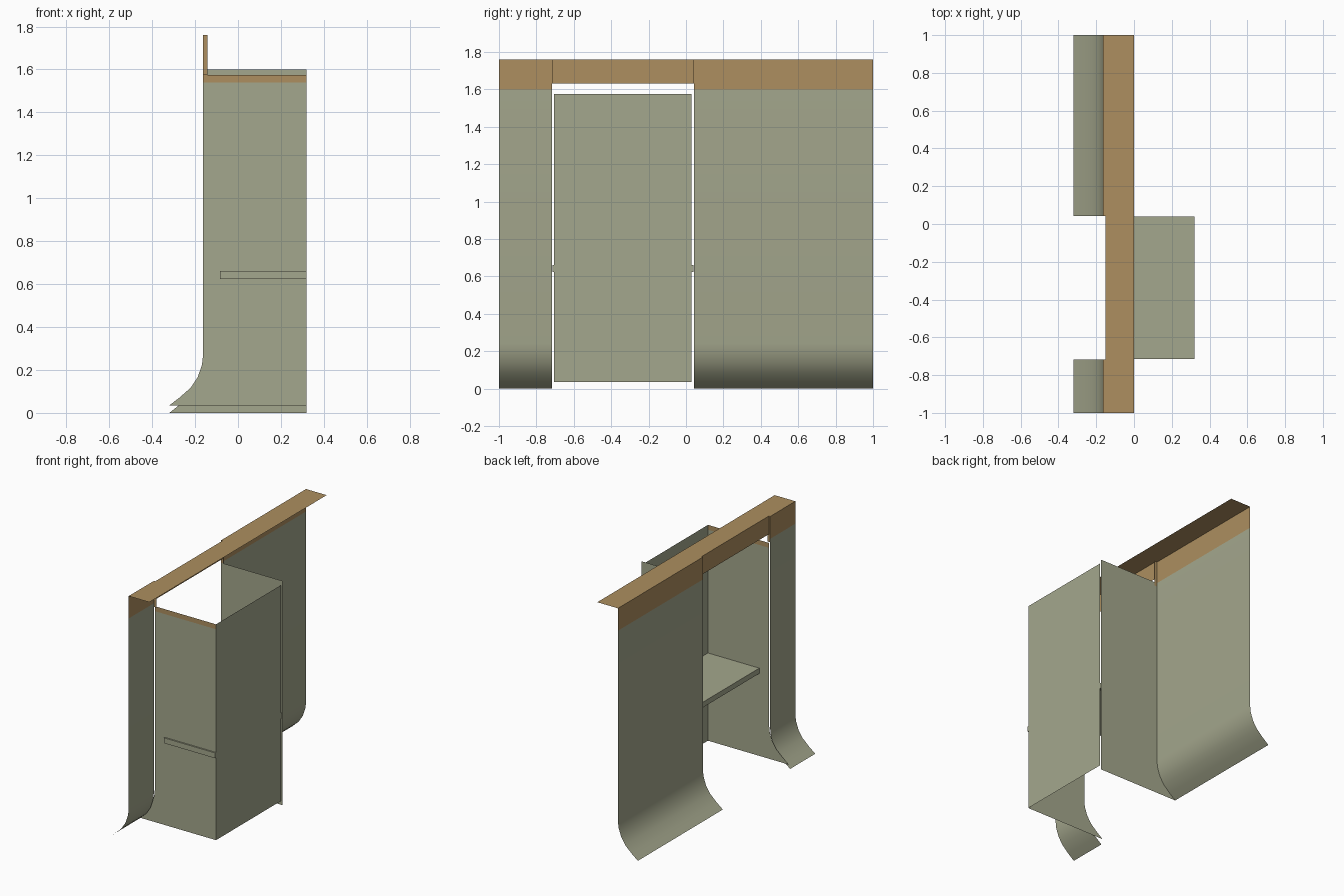
import bpy, bmesh

if "Cube" in bpy.data.objects:
    bpy.data.objects.remove(bpy.data.objects["Cube"])

def material(name, col):
    m = bpy.data.materials.new(name)
    m.diffuse_color = (*col, 1)
    m.use_nodes = True
    m.node_tree.nodes["Principled BSDF"].inputs["Base Color"].default_value = m.diffuse_color
    return m

GREEN = material("sage_green", (0.372, 0.386, 0.266))
TAN = material("tan_trim", (0.418, 0.274, 0.116))

def sheet(name, polys, mats, smooth=False, paint=None):
    """Thin surface from a few polygons; paint(z) picks the material."""
    bm = bmesh.new()
    for poly in polys:
        bm.faces.new([bm.verts.new(p) for p in poly])
    bmesh.ops.remove_doubles(bm, verts=bm.verts[:], dist=1e-5)
    for f in bm.faces:
        f.smooth = smooth
        if paint:
            f.material_index = paint(f.calc_center_median().z)
    me = bpy.data.meshes.new(name)
    bm.to_mesh(me)
    bm.free()
    for m in mats:
        me.materials.append(m)
    ob = bpy.data.objects.new(name, me)
    bpy.context.collection.objects.link(ob)
    return ob

def rect_x(x, y0, y1, z0, z1):
    return [(x, y0, z0), (x, y0, z1), (x, y1, z1), (x, y1, z0)]

def rect_y(y, x0, x1, z0, z1):
    return [(x0, y, z0), (x1, y, z0), (x1, y, z1), (x0, y, z1)]

def rect_z(z, x0, x1, y0, y1):
    return [(x0, y0, z), (x1, y0, z), (x1, y1, z), (x0, y1, z)]

W, B = -0.163, 0.32          # wall face and alcove back
Y0, Y1 = -0.717, 0.042       # doorway edges
TOP, MID = 1.76, 1.6
# flared skirting profile, bottom to top (x, z)
PROFILE = [(-0.32, 0), (-0.272, 0.038), (-0.221, 0.085), (-0.188, 0.136),
           (-0.168, 0.195), (W, 0.24), (W, MID)]

# wall sections with flared foot and tan top band
for name, a, b in (("wall_short", -1, Y0), ("wall_long", Y1, 1)):
    pts = PROFILE + [(W, TOP)]
    strips = [[(x0, a, z0), (x1, a, z1), (x1, b, z1), (x0, b, z0)]
              for (x0, z0), (x1, z1) in zip(pts, pts[1:])]
    sheet(name, strips, [GREEN, TAN], True, lambda z: 1 if z > MID else 0)

# alcove side joined to the long wall
sheet("alcove_side_long", [[(x, Y1, z) for x, z in PROFILE] + [(B, Y1, MID), (B, Y1, 0)]], [GREEN])

# opposite alcove side, slightly smaller, with a tan strip at its top
YN, ZB, ZT, ZS = -0.705, 0.035, 1.575, 1.54
near = [(x, YN, ZB + z * (ZT - ZB) / MID) for x, z in PROFILE[:-1]]
near += [(W, YN, ZS), (B, YN, ZS), (B, YN, ZB)]
sheet("alcove_side_short", [near, rect_y(YN, W, B, ZS, ZT)],
      [GREEN, TAN], False, lambda z: 1 if z > ZS else 0)

# alcove back
sheet("alcove_back", [rect_x(B, YN, 0.03, ZB, ZT)], [GREEN])

# shelf
bpy.ops.mesh.primitive_cube_add(size=1, location=((-0.085 + B) / 2, (Y0 + Y1) / 2, 0.642))
shelf = bpy.context.object
shelf.name = "shelf"
shelf.scale = (B + 0.085, Y1 - Y0 - 0.004, 0.038)
shelf.data.materials.append(GREEN)

# header over the doorway, its end returns, and the top ledge
H = -0.152
sheet("header", [rect_x(H, Y0, Y1, 1.63, TOP)], [TAN])
sheet("header_returns", [rect_y(y, W, -0.143, ZT, TOP) for y in (Y0, Y1)], [TAN])
sheet("top_ledge", [rect_z(TOP, W, 0, -1, Y0), rect_z(TOP, H, 0, Y0, Y1),
                    rect_z(TOP, W, 0, Y1, 1)], [TAN])
